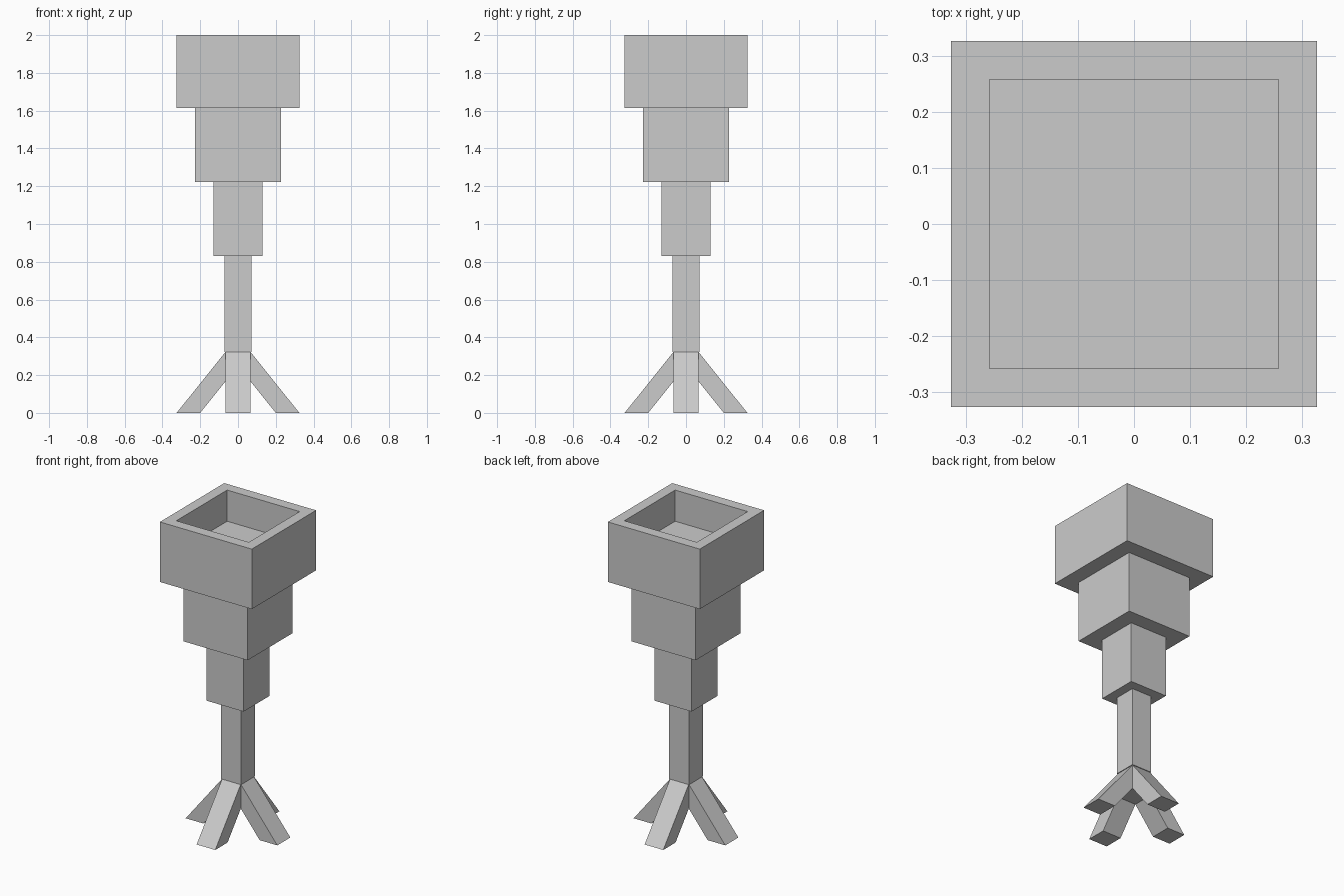
import bpy, bmesh, math

if "Cube" in bpy.data.objects:
    bpy.data.objects.remove(bpy.data.objects["Cube"])


def finish(name, bm):
    bmesh.ops.recalc_face_normals(bm, faces=bm.faces)
    mesh = bpy.data.meshes.new(name)
    bm.to_mesh(mesh)
    bm.free()
    obj = bpy.data.objects.new(name, mesh)
    bpy.context.collection.objects.link(obj)
    return obj


def box(name, half, z0, z1, rim=None, depth=0):
    """Square block; optionally with a square recess sunk into its top."""
    bm = bmesh.new()
    bmesh.ops.create_cube(bm, size=1)
    for v in bm.verts:
        v.co = (v.co.x * 2 * half, v.co.y * 2 * half, z1 if v.co.z > 0 else z0)
    if rim:
        top = max(bm.faces, key=lambda f: f.calc_center_median().z)
        bmesh.ops.inset_region(bm, faces=[top], thickness=rim)
        inner = bmesh.ops.extrude_discrete_faces(bm, faces=[top])["faces"][0]
        for v in inner.verts:
            v.co.z -= depth
    return finish(name, bm)


# Stacked body, growing wider towards the open bowl
box("bowl", 0.326, 1.615, 2.0, rim=0.097, depth=0.2)
box("upper_block", 0.228, 1.223, 1.615)
box("lower_block", 0.131, 0.831, 1.223)
box("post", 0.071, 0.323, 0.831)
box("leg_hub", 0.066, 0.167, 0.323)

# Four splayed legs, one side profile extruded and turned around the post
W = 0.066
PROFILE = [(0.325, 0), (0.2, 0), (W, 0.167), (W, 0.323)]
for i, side in enumerate(("right", "back", "left", "front")):
    bm = bmesh.new()
    face = bm.faces.new([bm.verts.new((x, -W, z)) for x, z in PROFILE])
    ext = bmesh.ops.extrude_face_region(bm, geom=[face])["geom"]
    moved = [g for g in ext if isinstance(g, bmesh.types.BMVert)]
    bmesh.ops.translate(bm, verts=moved, vec=(0, 2 * W, 0))
    leg = finish(side + "_leg", bm)
    leg.rotation_euler.z = i * math.pi / 2
